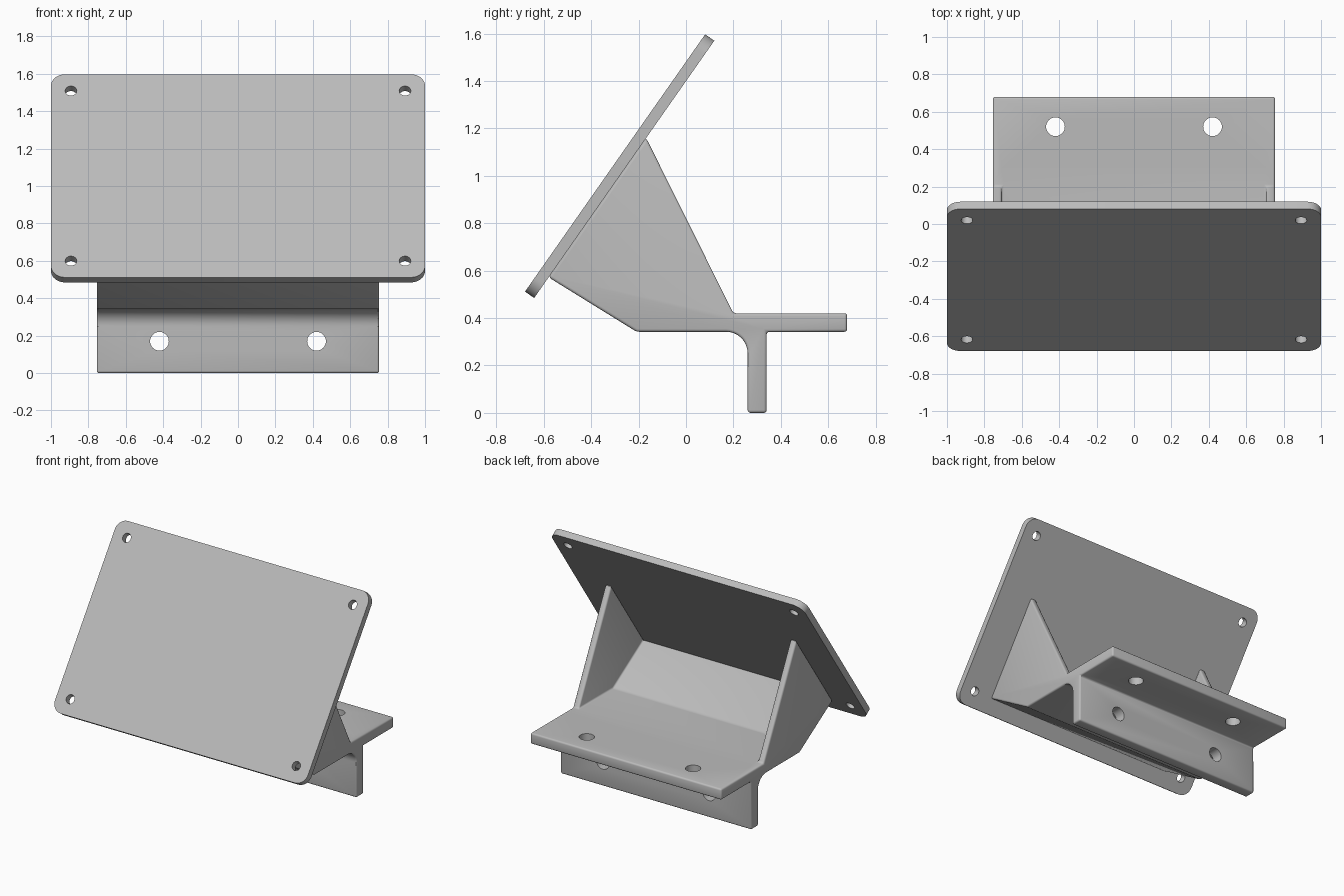
import bpy, bmesh
from math import radians, sin, cos, pi
from mathutils import Matrix, Vector

cube = bpy.data.objects.get("Cube")
if cube:
    bpy.data.objects.remove(cube)

TILT = radians(55)      # lean of the mounting plate
HALF = 0.755            # half width of the bracket
WALL = 0.047            # thickness of side walls and plate
T = 0.08                # thickness of shelf and flange

grey = bpy.data.materials.new("light grey")
grey.use_nodes = True
grey.diffuse_color = (0.5, 0.5, 0.5, 1)
grey.node_tree.nodes["Principled BSDF"].inputs["Base Color"].default_value = (0.5, 0.5, 0.5, 1)


def prism(name, points, direction):
    """Extrude a closed outline of 3D points along a direction."""
    bm = bmesh.new()
    face = bm.faces.new([bm.verts.new(p) for p in points])
    out = bmesh.ops.extrude_face_region(bm, geom=[face])
    moved = [v for v in out["geom"] if isinstance(v, bmesh.types.BMVert)]
    bmesh.ops.translate(bm, verts=moved, vec=direction)
    bmesh.ops.recalc_face_normals(bm, faces=bm.faces)
    mesh = bpy.data.meshes.new(name)
    bm.to_mesh(mesh)
    bm.free()
    mesh.materials.append(grey)
    ob = bpy.data.objects.new(name, mesh)
    bpy.context.collection.objects.link(ob)
    return ob


def side_prism(name, outline, half):
    return prism(name, [(-half, y, z) for y, z in outline], (2 * half, 0, 0))


def arc(cx, cy, r, start, end, n=10):
    return [(cx + r * cos(radians(start + (end - start) * i / n)),
             cy + r * sin(radians(start + (end - start) * i / n))) for i in range(n + 1)]


def apply(ob, mod):
    bpy.context.view_layer.objects.active = ob
    bpy.ops.object.modifier_apply(modifier=mod.name)


def cut(ob, cutter):
    cutter.hide_render = True
    mod = ob.modifiers.new("cut", 'BOOLEAN')
    mod.operation, mod.solver, mod.object = 'DIFFERENCE', 'EXACT', cutter
    apply(ob, mod)
    bpy.data.objects.remove(cutter)


def drill(ob, centre, radius, axis_rotation):
    """Cut a round hole along the rotated z axis."""
    ring = [(x, y, -0.1) for x, y in arc(0, 0, radius, 0, 360, 32)[:-1]]
    tool = prism("hole_cutter", ring, (0, 0, 0.2))
    tool.data.transform(Matrix.Translation(centre) @ Matrix.Rotation(axis_rotation, 4, 'X'))
    cut(ob, tool)


def smooth(ob):
    bpy.ops.object.select_all(action='DESELECT')
    ob.select_set(True)
    bpy.context.view_layer.objects.active = ob
    bpy.ops.object.shade_smooth_by_angle(angle=radians(30))


# Bracket: solid side silhouette with gussets, shelf, flange and fillet
outline = [(0.68, 0.42), (0.2, 0.42), (-0.168, 1.16), (-0.58, 0.572), (-0.208, 0.342)]
outline += arc(0.17, 0.252, 0.09, 90, 0)
outline += [(0.26, 0), (0.34, 0), (0.34, 0.342), (0.68, 0.342)]
bracket = side_prism("bracket", outline, HALF)

# Hollow between the two side walls, above the shelf and the sloped floor
hollow = [(0.3, 0.42), (-0.186, 0.42), (-0.736, 0.76), (-0.7, 1.5), (0.3, 1.5)]
cut(bracket, side_prism("hollow_cutter", hollow, HALF - WALL))

# Small rounded edges
bevel = bracket.modifiers.new("soft_edges", 'BEVEL')
bevel.width, bevel.segments = 0.012, 3
bevel.limit_method, bevel.angle_limit = 'ANGLE', radians(28)
apply(bracket, bevel)

# Screw holes in shelf and flange
for x in (-0.42, 0.42):
    drill(bracket, (x, 0.52, 0.38), 0.05, 0)
    drill(bracket, (x, 0.30, 0.17), 0.05, pi / 2)
smooth(bracket)

# Tilted mounting plate with rounded corners
W, H, R = 1.0, 0.6625, 0.075
corners = []
for sx, sy, a in ((1, 1, 0), (-1, 1, 90), (-1, -1, 180), (1, -1, 270)):
    corners += arc(sx * (W - R), sy * (H - R), R, a, a + 90)
plate = prism("mounting_plate", [(x, y, -WALL / 2) for x, y in corners], (0, 0, WALL))
for x in (-0.893, 0.893):
    for y in (-0.555, 0.555):
        drill(plate, (x, y, 0), 0.031, 0)
plate.data.transform(Matrix.Translation(Vector((0, -0.28, 1.041))) @ Matrix.Rotation(TILT, 4, 'X'))
smooth(plate)
